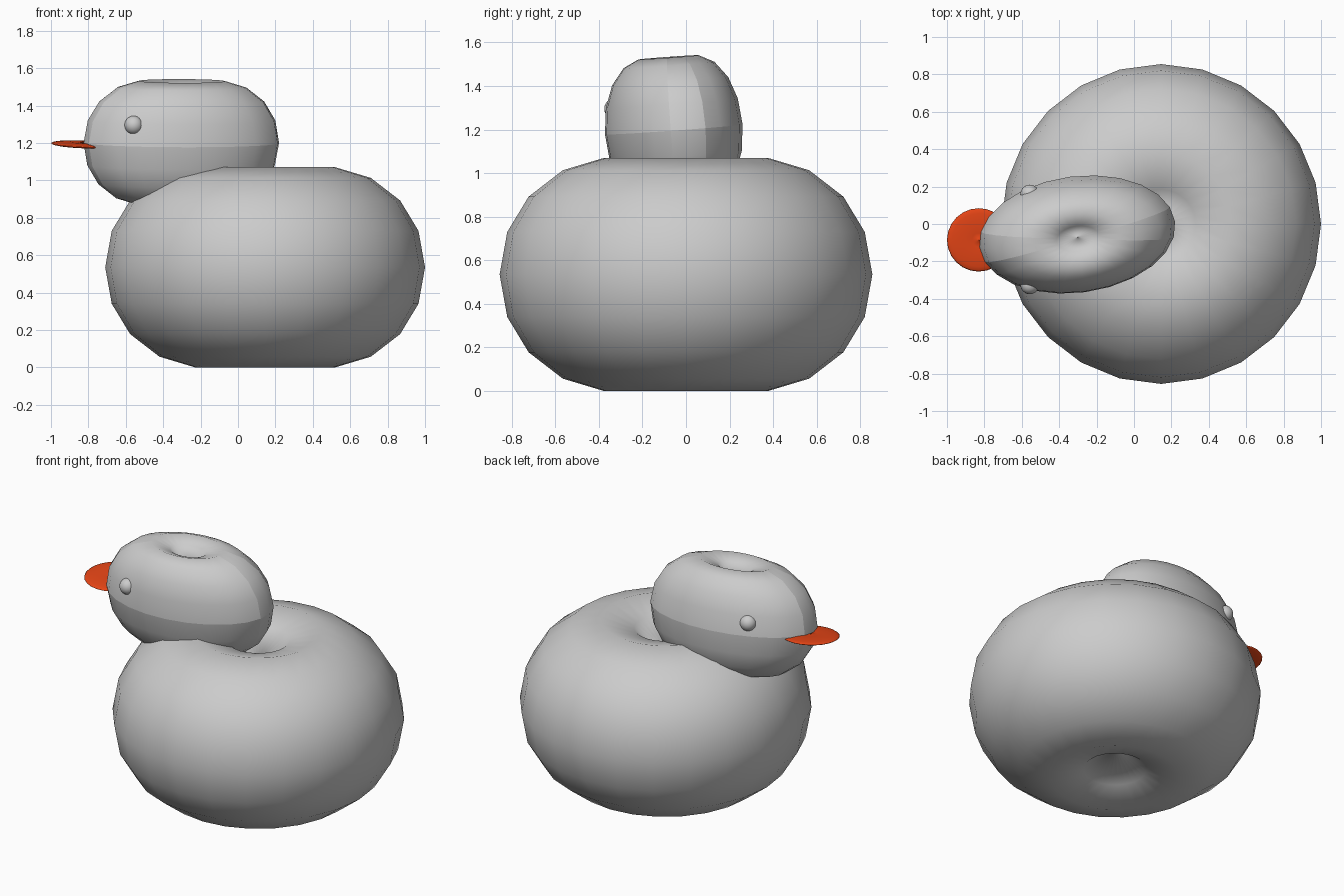
import bpy, bmesh, math

if "Cube" in bpy.data.objects:
    bpy.data.objects.remove(bpy.data.objects["Cube"])

SEG = 24
# outer quarter of the tube section: (offset from ring radius, height), unit body = radius 0.855, half height 0.535
RING = 0.375
QUARTER = [(0.48, 0.0), (0.445, 0.195), (0.347, 0.357), (0.19, 0.478)]


def tube_profile():
    right = QUARTER + [(0.0, 0.535)] + [(-x, z) for x, z in QUARTER[:0:-1]]
    left = [(-x, -z) for x, z in right]
    return [((RING + x) / 0.855, z / 0.535) for x, z in right + left]


def ring_body(name, loc, size, rot=(0, 0, 0), seams=()):
    """Fat closed ring whose hole has pinched into a dimple; seams are hard meridians."""
    prof = tube_profile()
    n = len(prof)
    bm = bmesh.new()
    rings = []
    for i in range(SEG):
        a = 2 * math.pi * i / SEG
        rings.append([bm.verts.new((r * math.cos(a) * size[0], r * math.sin(a) * size[1], z * size[2]))
                      for r, z in prof])
    for i in range(SEG):
        p, q = rings[i], rings[(i + 1) % SEG]
        for j in range(n):
            k = (j + 1) % n
            bm.faces.new((p[j], q[j], q[k], p[k])).smooth = True
    if seams:
        for i in range(SEG):
            bm.edges.get((rings[i][0], rings[(i + 1) % SEG][0])).smooth = False
        for i in seams:
            for j in list(range(0, 5)) + list(range(n - 4, n)):
                bm.edges.get((rings[i][j], rings[i][(j + 1) % n])).smooth = False
    me = bpy.data.meshes.new(name)
    bm.to_mesh(me)
    bm.free()
    ob = bpy.data.objects.new(name, me)
    ob.location, ob.rotation_euler = loc, rot
    bpy.context.collection.objects.link(ob)
    return ob


# body and head
ring_body("body", (0.145, 0, 0.535), (0.855, 0.855, 0.535))
ring_body("head", (-0.303, -0.056, 1.2), (0.527, 0.312, 0.332),
          (0.075, 0, 0.13), seams=(1, 11, 13, 23))

# beak: thin tilted disc
orange = bpy.data.materials.new("beak_orange")
orange.diffuse_color = (0.8, 0.06, 0.008, 1)
orange.use_nodes = True
orange.node_tree.nodes["Principled BSDF"].inputs["Base Color"].default_value = orange.diffuse_color
beak = ring_body("beak", (-0.83, -0.085, 1.192), (0.17, 0.17, 0.012), (0.09, 0.04, 0))
beak.data.materials.append(orange)

# eyes: small bumps on both sides of the head
for name, y in (("eye_right", -0.325), ("eye_left", 0.16)):
    bpy.ops.mesh.primitive_uv_sphere_add(segments=24, ring_count=12, radius=0.05,
                                         location=(-0.557, y, 1.295))
    eye = bpy.context.object
    eye.name = name
    bpy.ops.object.shade_smooth()
